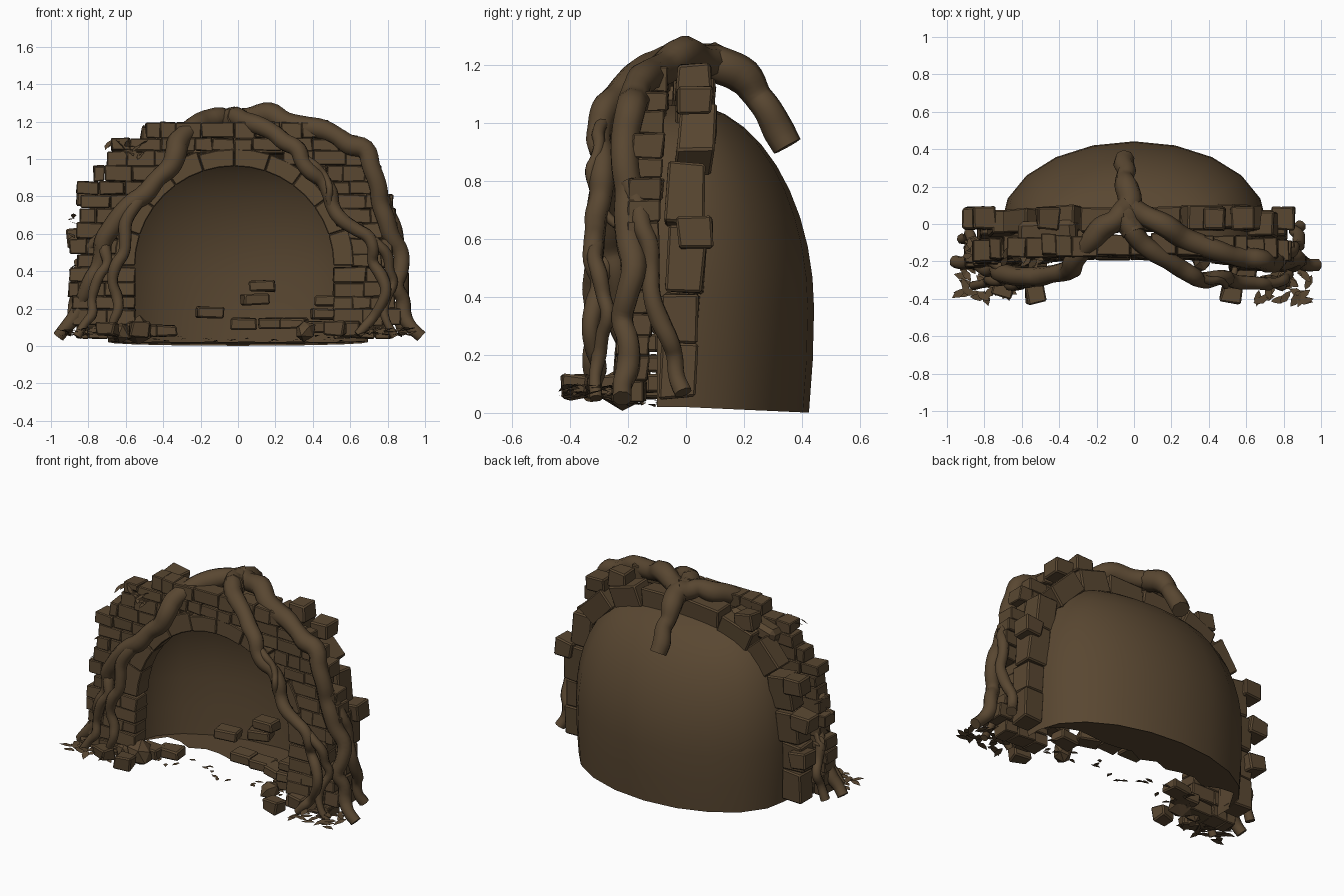
import bpy, bmesh, math, random
from mathutils import Vector, Matrix

random.seed(7)
default_cube = bpy.data.objects.get("Cube")
if default_cube:
    bpy.data.objects.remove(default_cube, do_unlink=True)

# One earthy colour for everything
EARTH = (0.1, 0.063, 0.031, 1)
earth = bpy.data.materials.new("earth_brown")
earth.use_nodes = True
earth.diffuse_color = EARTH
shader = earth.node_tree.nodes["Principled BSDF"]
shader.inputs["Base Color"].default_value = EARTH
shader.inputs["Roughness"].default_value = 0.9

ARCH_X, ARCH_Z, ARCH_R = -0.02, 0.43, 0.53   # opening centre and radius
RING_R = 0.63                                # outside of the arch stones
WALL_X, WALL_Z = 0.82, 1.17                  # wall half width and height
DOME_X, DOME_Y, DOME_Z, DOME_RISE = 0.71, 0.442, 0.36, 0.69


def jitter(amount):
    return random.uniform(-amount, amount)


def wobble(amount):
    return Vector((jitter(amount), jitter(amount), jitter(amount)))


def lean(co):
    """Wall tilts backwards towards the top."""
    co.y += 0.07 * (co.z - 0.6)


def finish(name, bm, bevel=0, smooth=False):
    bmesh.ops.recalc_face_normals(bm, faces=bm.faces)
    mesh = bpy.data.meshes.new(name)
    bm.to_mesh(mesh)
    bm.free()
    obj = bpy.data.objects.new(name, mesh)
    bpy.context.collection.objects.link(obj)
    mesh.materials.append(earth)
    if bevel:
        mod = obj.modifiers.new("worn_edges", "BEVEL")
        mod.width = bevel
        mod.segments = 1
    if smooth:
        for poly in mesh.polygons:
            poly.use_smooth = True
    return obj


def add_block(bm, centre, size, turn=None, rough=0.005):
    """A slightly irregular stone block."""
    turn = turn or Matrix.Identity(4)
    matrix = Matrix.Translation(centre) @ turn @ Matrix.Diagonal((*size, 1))
    verts = bmesh.ops.create_cube(bm, size=1, matrix=matrix)["verts"]
    for v in verts:
        v.co += wobble(rough)
    return verts


def opening_half_width(z):
    if z < ARCH_Z:
        return ARCH_R
    return math.sqrt(max(0, RING_R ** 2 - (z - ARCH_Z) ** 2))


def wall_half_width(z):
    return WALL_X * max(0, 1 - (z / WALL_Z) ** 4) ** 0.25


# Front facing: courses of staggered bricks either side of the opening
bm = bmesh.new()
z = 0.04
while z < WALL_Z - 0.05:
    height = 0.075 * random.uniform(0.85, 1.15)
    middle = z + height / 2
    for side in (-1, 1):
        inner = opening_half_width(middle) + side * ARCH_X
        outer = wall_half_width(min(middle, WALL_Z - 0.01)) + jitter(0.04)
        if side < 0:
            outer += 0.05
        x = inner
        while x < outer - 0.03:
            step = min(0.14 * random.uniform(0.6, 1.3), outer - x + 0.02)
            centre = Vector((side * (x + step / 2), -0.155 + jitter(0.008), middle))
            for v in add_block(bm, centre, (step, 0.11, height)):
                lean(v.co)
            x += step
    z += height
finish("front_bricks", bm, 0.005)

# Wedge stones following the curve of the opening
bm = bmesh.new()
count = 10
for i in range(count):
    r_out = RING_R + jitter(0.015)
    push = jitter(0.006)
    sections = []
    for k in (0.005, 0.5, 0.995):
        a = math.pi * (i + k) / count
        section = []
        for r, y in ((ARCH_R, -0.215), (r_out, -0.215), (r_out, -0.1), (ARCH_R, -0.1)):
            v = bm.verts.new((ARCH_X + r * math.cos(a), y + push, ARCH_Z + r * math.sin(a)))
            lean(v.co)
            section.append(v)
        sections.append(section)
    for a, b in zip(sections, sections[1:]):
        for k in range(4):
            n = (k + 1) % 4
            bm.faces.new((a[k], a[n], b[n], b[k]))
    bm.faces.new(sections[0])
    bm.faces.new(sections[-1])
finish("arch_stones", bm, 0.005)


# Rear stones hugging the rim of the dome
def rim_point(side, t):
    """Point on the dome rim; t runs from the ground (0) to the crown (1)."""
    if t < 0.3:
        return Vector((side * DOME_X, 0, 0.05 + (DOME_Z - 0.05) * t / 0.3))
    a = (t - 0.3) / 0.7 * math.pi / 2
    return Vector((side * DOME_X * math.cos(a) ** 0.55, 0, DOME_Z + DOME_RISE * math.sin(a)))


bm = bmesh.new()
for side in (-1, 1):
    samples = [rim_point(side, k / 60) for k in range(61)]
    start = samples[0]
    for point in samples[1:]:
        length = (point - start).length
        if length < 0.16 + 0.06 * random.random() and point is not samples[-1]:
            continue
        along = (point - start).normalized()
        outward = Vector((along.z, 0, -along.x)) * side
        depth = random.uniform(0.12, 0.15)
        spot = (start + point) / 2 + outward * (depth / 2 - 0.015)
        tilt = math.atan2(along.x, along.z)
        # keep steep stones in level courses, and slope those over the crown
        if abs(tilt) < 0.6:
            tilt *= 0.3
        turn = Matrix.Rotation(tilt, 4, "Y")
        for v in add_block(bm, spot + Vector((0, jitter(0.012), 0)), (depth, 0.13, length), turn, 0.008):
            lean(v.co)
        start = point
for x, z in ((-.84, .34), (-.85, .58), (-.8, .8), (.43, 1.15), (.58, 1.08), (-.46, 1.12), (.8, .62)):
    add_block(bm, (x, .03, z), (.12, .12, .1), Matrix.Rotation(jitter(.15), 4, "Y"), .008)
finish("rear_stones", bm, 0.008)

# Worn slab resting on the right shoulder of the wall
bm = bmesh.new()
add_block(bm, (-.46, -.08, 1.06), (.32, .2, .09), Matrix.Rotation(-.3, 4, "Y"), .015)
finish("shoulder_slab", bm, .025)

# Open half dome behind the wall, broad near the top
bm = bmesh.new()
rings = []
levels = [(0, 0.96), (0.18, 0.99), (DOME_Z, 1)]
levels += [(DOME_Z + DOME_RISE * math.sin(t), math.cos(t))
           for t in (math.radians(9 * k) for k in range(1, 10))]


def floor_height(y):
    return 0.02 * (1 - y / DOME_Y)


for z, s in levels:
    half = DOME_X * max(s, 0) ** 0.55
    ring = [bm.verts.new((-half, -0.1, z + 0.02))]
    for k in range(11):
        a = math.pi * (1 - k / 10)
        y = DOME_Y * s * math.sin(a)
        ring.append(bm.verts.new((half * math.cos(a), y, z + floor_height(y))))
    ring.append(bm.verts.new((half, -0.1, z + 0.02)))
    rings.append(ring)
floor_outline = [v.co.copy() for v in rings[0][1:-1]]
for a, b in zip(rings, rings[1:]):
    for k in range(len(a) - 1):
        bm.faces.new((a[k], a[k + 1], b[k + 1], b[k]))
finish("cave_dome", bm, smooth=True)

# Earth floor at the back of the cave with a ragged front edge
bm = bmesh.new()
edge = []
for k in range(14):
    y = 0.12 + jitter(0.035)
    edge.append(Vector((0.6 - 1.2 * k / 13, y, floor_height(y))))
bm.faces.new([bm.verts.new(co + Vector((0, 0, 0.008))) for co in floor_outline + edge])
finish("earth_floor", bm)


def root(name, thick, thin, *points):
    """A knobbly tapering root through the given points."""
    path = [Vector(points[0])]
    for a, b in zip(points, points[1:]):
        path += [(Vector(a) + Vector(b)) / 2 + wobble(0.014), Vector(b)]
    curve = bpy.data.curves.new(name, "CURVE")
    curve.dimensions = "3D"
    curve.bevel_depth = 1
    curve.bevel_resolution = 2
    curve.resolution_u = 4
    curve.use_fill_caps = True
    spline = curve.splines.new("BEZIER")
    spline.bezier_points.add(len(path) - 1)
    for i, (bp, co) in enumerate(zip(spline.bezier_points, path)):
        bp.co = co
        bp.handle_left_type = bp.handle_right_type = "AUTO"
        bp.radius = (thick + (thin - thick) * i / (len(path) - 1)) * random.uniform(0.88, 1.12)
    obj = bpy.data.objects.new(name, curve)
    bpy.context.collection.objects.link(obj)
    curve.materials.append(earth)
    bpy.ops.object.select_all(action="DESELECT")
    obj.select_set(True)
    bpy.context.view_layer.objects.active = obj
    bpy.ops.object.convert(target="MESH")
    bpy.ops.object.shade_smooth_by_angle(angle=math.radians(50))


# Roots draped over the crown and down both sides
root("rear_root", .065, .05, (0, -.05, 1.22), (-.03, .08, 1.21), (-.04, .2, 1.16), (-.04, .28, 1.05), (-.05, .35, .92))
root("left_main_root", .065, .035, (-.03, .1, 1.21), (.17, -.01, 1.24), (.35, -.11, 1.17), (.53, -.17, 1.12), (.68, -.19, 1.05),
     (.75, -.21, .85), (.79, -.2, .68), (.87, -.18, .5), (.85, -.22, .32), (.89, -.2, .16), (.98, -.22, .05))
root("left_inner_root", .055, .024, (-.05, .04, 1.22), (.04, -.1, 1.2), (.19, -.2, 1.14), (.32, -.28, 1.05), (.39, -.3, .93),
     (.49, -.29, .82), (.55, -.31, .68), (.7, -.32, .58), (.72, -.3, .45), (.79, -.33, .3), (.72, -.3, .15), (.64, -.32, .06))
root("left_side_root", .035, .03, (.78, -.2, .8), (.84, -.15, .64), (.86, -.12, .5), (.88, -.09, .32), (.86, -.04, .2), (.89, -.01, .07))
root("left_low_root", .03, .022, (.7, -.31, .58), (.8, -.3, .48), (.83, -.27, .34), (.78, -.3, .2), (.84, -.31, .05))
root("left_thin_root", .022, .015, (.36, -.29, 1.0), (.45, -.3, .93), (.49, -.33, .84), (.51, -.3, .72), (.54, -.24, .65))
root("right_main_root", .065, .035, (-.02, .1, 1.21), (-.1, .02, 1.22), (-.22, -.08, 1.18), (-.32, -.19, 1.09), (-.36, -.25, .96),
     (-.5, -.28, .81), (-.63, -.28, .7), (-.72, -.26, .56), (-.75, -.24, .42), (-.82, -.22, .28), (-.87, -.2, .16), (-.96, -.2, .05))
root("right_inner_root", .04, .024, (-.5, -.28, .81), (-.6, -.31, .66), (-.61, -.32, .5), (-.67, -.32, .34), (-.64, -.33, .2), (-.68, -.3, .05))
root("right_low_root", .032, .024, (-.72, -.26, .56), (-.7, -.3, .44), (-.77, -.3, .3), (-.78, -.31, .17), (-.86, -.33, .05))
root("right_side_root", .032, .026, (-.68, -.26, .62), (-.8, -.18, .52), (-.86, -.12, .38), (-.88, -.05, .22), (-.92, -.08, .06))

# Fallen bricks within the opening and loose rocks in front
bm = bmesh.new()
for x, y, z in ((-.15, .12, .18), (.13, .1, .32), (.09, .1, .25), (.03, .02, .12), (.18, 0, .12), (.3, -.04, .12),
                (.42, -.1, .1), (.46, -.14, .17), (.48, -.14, .24), (-.5, -.15, .08), (-.4, -.1, .08)):
    add_block(bm, (x, y, z), (.14, .1, .06), Matrix.Rotation(jitter(.4), 4, "Z"))
for x, y in ((-.53, -.38), (.52, -.38), (-.7, -.34), (.6, -.25)):
    add_block(bm, (x, y, .09), (.1, .09, .08), Matrix.Rotation(jitter(.5), 4, "Z"), .012)
finish("fallen_bricks", bm, .008)

bm = bmesh.new()
for x, y, size in ((.36, -.2, .06), (-.53, -.22, .08), (-.63, -.22, .06)):
    rock = bmesh.ops.create_icosphere(bm, subdivisions=1, radius=size, matrix=Matrix.Translation((x, y, .08)))
    for v in rock["verts"]:
        v.co += wobble(.01)
finish("round_rocks", bm)

# Leaves and flat chips: litter by the roots, tufts on the wall
bm = bmesh.new()


def scatter(amount, spot, spread, size, tilt):
    outline = ((0, -1, 0), (.45, -.2, .1), (.3, .5, .1), (0, 1, 0), (-.3, .5, .1), (-.45, -.2, .1))
    for _ in range(amount):
        turn = Matrix.Rotation(random.uniform(0, math.tau), 4, "Z") @ Matrix.Rotation(jitter(tilt), 4, "X")
        centre = Vector([c + jitter(s) for c, s in zip(spot, spread)])
        bm.faces.new([bm.verts.new(centre + turn @ (Vector(p) * size)) for p in outline])


for side in (-1, 1):
    scatter(32, (side * .8, -.32, .075), (.14, .09, .02), .045, .3)
scatter(26, (0, -.12, .04), (.6, .08, .015), .028, .2)
scatter(20, (-.62, -.15, 1.05), (.12, .06, .03), .04, .8)
scatter(12, (-.87, -.13, .5), (.02, .06, .2), .035, .7)
finish("leaves", bm)
